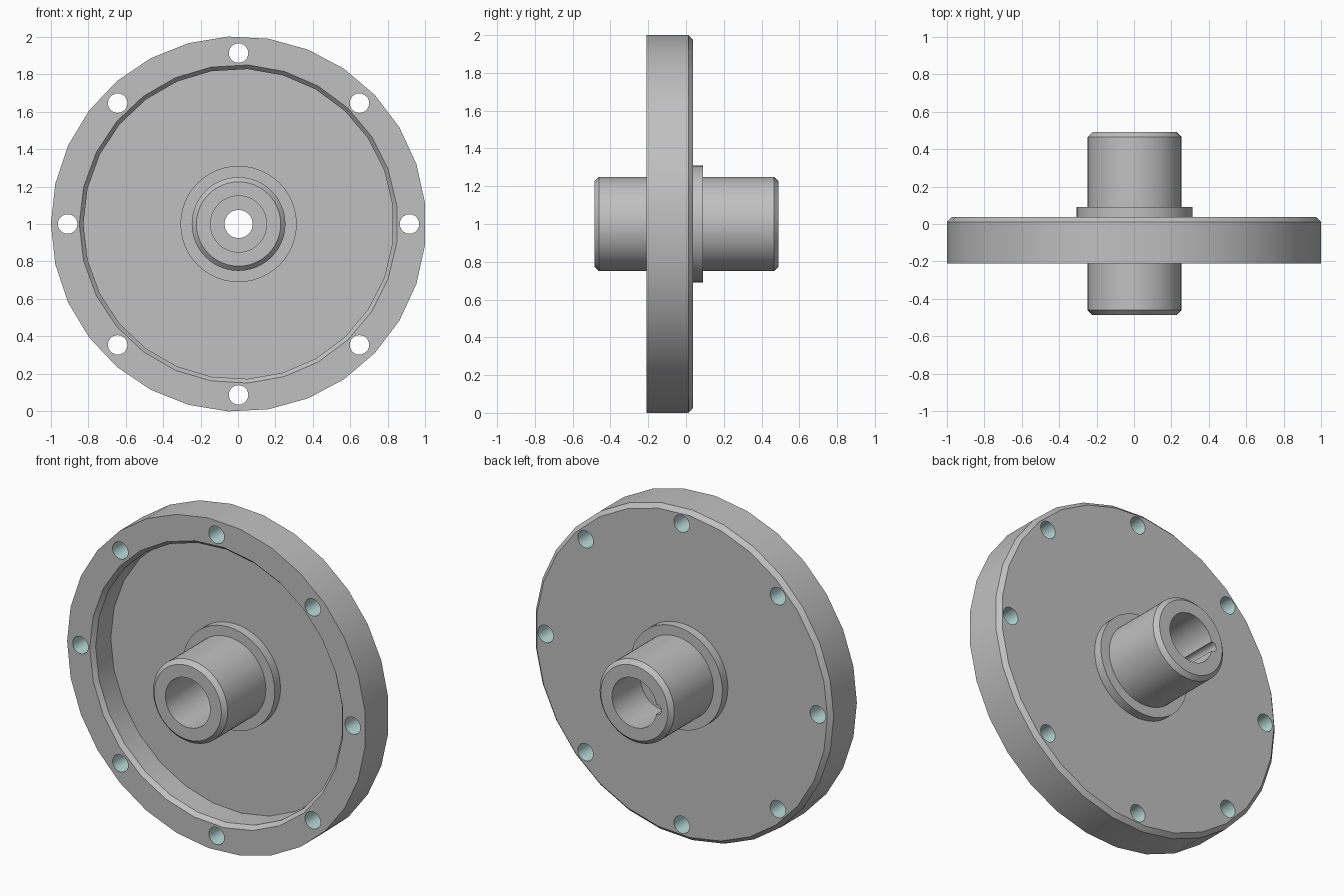
import bpy, math

if "Cube" in bpy.data.objects:
    bpy.data.objects.remove(bpy.data.objects["Cube"])

SHIFT = 0.003  # centres the odd-sided rim


def material(name, rgb):
    m = bpy.data.materials.new(name)
    m.diffuse_color = (*rgb, 1)
    m.use_nodes = True
    m.node_tree.nodes["Principled BSDF"].inputs["Base Color"].default_value = m.diffuse_color
    return m


STEEL = material("grey metal", (0.53, 0.53, 0.53))
HOLE = material("pale teal", (0.50, 0.72, 0.72))


def lathe(name, profile, n, centre=(SHIFT, 1.0), closed=False):
    """Revolve (radius, y) points about a y axis; open profiles get flat caps."""
    p, verts, faces = len(profile), [], []
    for k in range(n):
        a = math.pi + 2 * math.pi * k / n
        verts += [(centre[0] + r * math.cos(a), y, centre[1] + r * math.sin(a))
                  for r, y in profile]
    for k in range(n):
        k2 = (k + 1) % n
        for i in range(p if closed else p - 1):
            j = (i + 1) % p
            faces.append((k * p + i, k * p + j, k2 * p + j, k2 * p + i))
    if not closed:
        faces.append([k * p for k in range(n)])
        faces.append([k * p + p - 1 for k in reversed(range(n))])
    me = bpy.data.meshes.new(name)
    me.from_pydata(verts, [], faces)
    ob = bpy.data.objects.new(name, me)
    bpy.context.collection.objects.link(ob)
    me.materials.append(STEEL)
    bpy.ops.object.select_all(action='DESELECT')
    bpy.context.view_layer.objects.active = ob
    ob.select_set(True)
    bpy.ops.object.mode_set(mode='EDIT')
    bpy.ops.mesh.select_all(action='SELECT')
    bpy.ops.mesh.normals_make_consistent(inside=False)
    bpy.ops.object.mode_set(mode='OBJECT')
    return ob


def cut(target, cutter):
    bpy.context.view_layer.objects.active = target
    mod = target.modifiers.new("cut", 'BOOLEAN')
    mod.operation, mod.solver, mod.object = 'DIFFERENCE', 'EXACT', cutter
    bpy.ops.object.modifier_apply(modifier=mod.name)
    bpy.data.objects.remove(cutter)


def smooth(ob):
    bpy.ops.object.select_all(action='DESELECT')
    bpy.context.view_layer.objects.active = ob
    ob.select_set(True)
    bpy.ops.object.shade_smooth_by_angle(angle=math.radians(30))


# Flange disc: chamfered back edge, dished front, centre opening for the hub
R = 1.0014
flange = lathe("flange_disc", [(R, -0.21), (R, 0.012), (R - 0.025, 0.037)], 29)
cut(flange, lathe("recess_cutter", [(0.875, -0.235), (0.85, -0.21), (0.828, -0.185),
                                    (0.828, -0.04)], 27))
cut(flange, lathe("centre_cutter", [(0.2, -0.3), (0.2, 0.3)], 32))

# Ring of eight bolt holes
spots = [(SHIFT + 0.912 * math.cos(k * math.pi / 4), 1 + 0.912 * math.sin(k * math.pi / 4))
         for k in range(8)]
for s in spots:
    cut(flange, lathe("bolt_hole_cutter", [(0.052, -0.4), (0.052, 0.2)], 24, s))
flange.data.materials.clear()
flange.data.materials.append(STEEL)
flange.data.materials.append(HOLE)
for f in flange.data.polygons:
    c = f.center
    wall = abs(f.normal.y) < 0.1 and any(math.hypot(c.x - x, c.z - z) < 0.054 for x, z in spots)
    f.material_index = 1 if wall else 0
smooth(flange)

# Hub: collars either side of the web, chamfered ends, stepped bore
hub = lathe("hub", [
    (0.15, -0.485), (0.225, -0.485), (0.25, -0.46), (0.25, -0.095), (0.31, -0.095),
    (0.31, 0.09), (0.25, 0.09), (0.25, 0.465), (0.225, 0.49), (0.15, 0.49),
    (0.15, 0.215), (0.075, 0.215), (0.075, 0.10), (0.15, 0.10)], 48, closed=True)

# Round keyway in the rear bore
cut(hub, lathe("keyway_cutter", [(0.03, 0.215), (0.03, 0.6)], 16, (SHIFT - 0.152, 1.0)))
smooth(hub)
